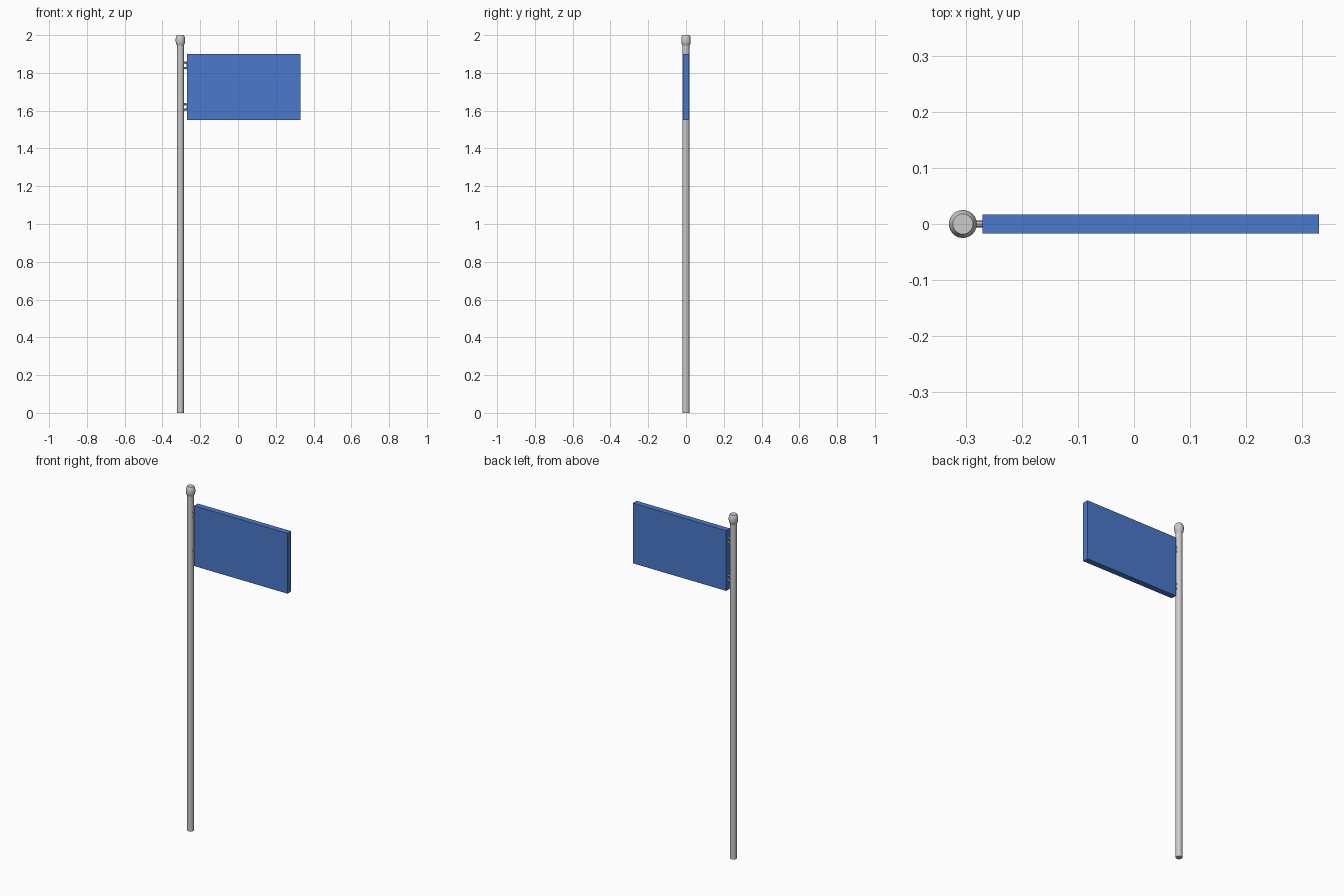
import bpy, bmesh
from math import pi, cos, sin

if "Cube" in bpy.data.objects:
    bpy.data.objects.remove(bpy.data.objects["Cube"])

POLE_X = -0.305


def lathe(name, profile, x, sides=24):
    """Closed solid of revolution around a vertical axis at x."""
    bm = bmesh.new()
    rings = [[bm.verts.new((x + r * cos(2 * pi * i / sides), r * sin(2 * pi * i / sides), z))
              for i in range(sides)] for r, z in profile]
    for a, b in zip(rings, rings[1:]):
        for i in range(sides):
            j = (i + 1) % sides
            bm.faces.new((a[i], a[j], b[j], b[i]))
    bm.faces.new(rings[0][::-1])
    bm.faces.new(rings[-1])
    mesh = bpy.data.meshes.new(name)
    bm.to_mesh(mesh)
    bm.free()
    obj = bpy.data.objects.new(name, mesh)
    bpy.context.collection.objects.link(obj)
    smooth(obj)
    return obj


def smooth(obj):
    bpy.ops.object.select_all(action='DESELECT')
    obj.select_set(True)
    bpy.context.view_layer.objects.active = obj
    bpy.ops.object.shade_smooth_by_angle(angle=0.6)


# Pole and rounded finial with a flat top
lathe("pole", [(0.018, 0), (0.018, 1.955)], POLE_X)
lathe("finial", [(0.018, 1.945), (0.0225, 1.953), (0.025, 1.965), (0.025, 1.98),
                 (0.0225, 1.992), (0.018, 2.0)], POLE_X)

# Flag panel
bpy.ops.mesh.primitive_cube_add(size=1, location=(0.03, 0, 1.725))
flag = bpy.context.object
flag.name = "flag_panel"
flag.scale = (0.60, 0.034, 0.35)
blue = bpy.data.materials.new("flag_blue")
blue.diffuse_color = (0.07, 0.19, 0.60, 1)
blue.use_nodes = True
blue.node_tree.nodes["Principled BSDF"].inputs["Base Color"].default_value = blue.diffuse_color
flag.data.materials.append(blue)

# Small rings that tie the flag to the pole
for label, z in (("upper", 1.84), ("lower", 1.62)):
    bpy.ops.mesh.primitive_torus_add(location=(-0.28, 0, z), rotation=(pi / 2, 0, 0),
                                     major_radius=0.015, minor_radius=0.006,
                                     major_segments=16, minor_segments=8)
    ring = bpy.context.object
    ring.name = label + "_flag_ring"
    smooth(ring)
